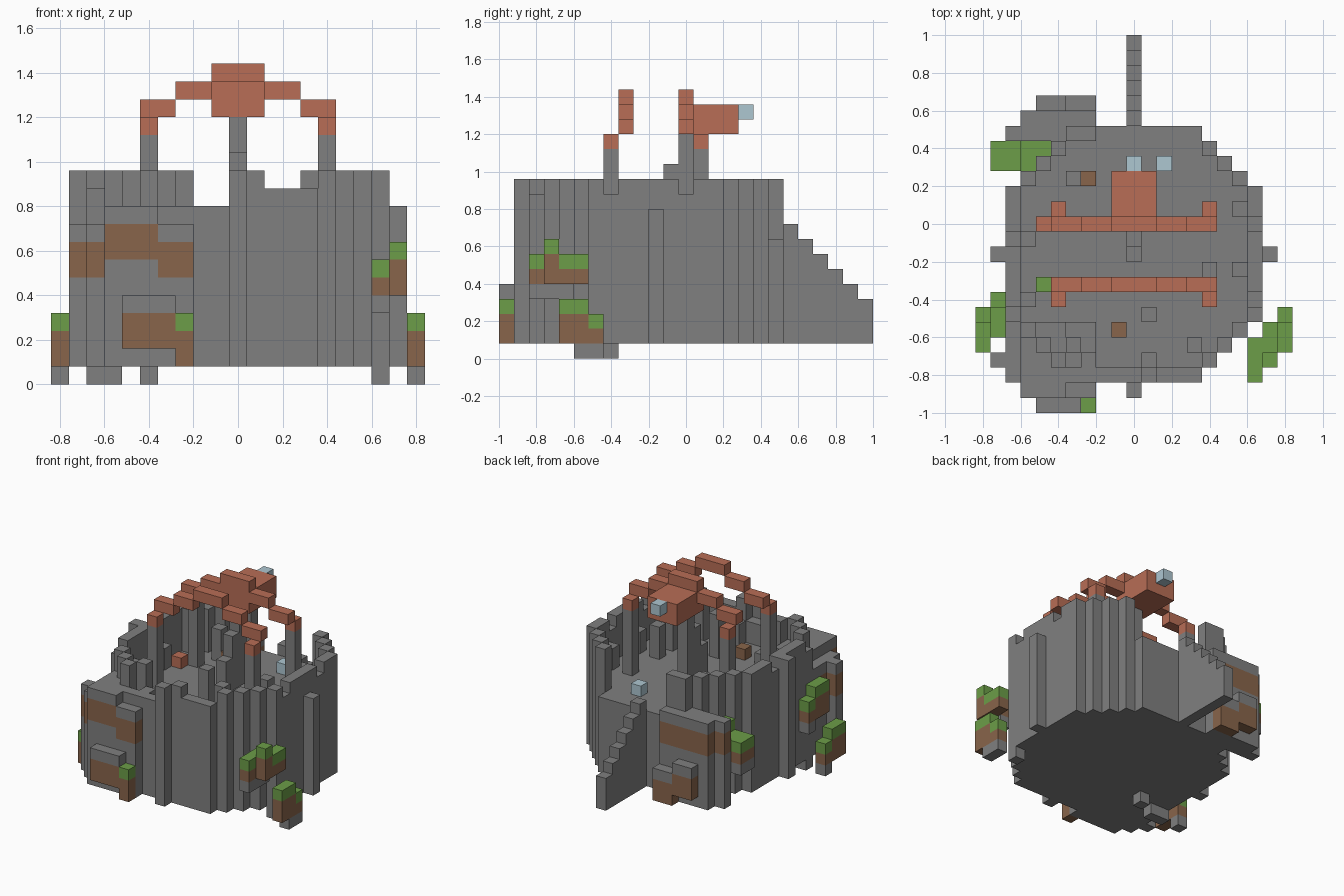
import bpy
from mathutils import Vector

UNIT = 0.08      # edge length of one block
MID = -2         # row on which the keep is centred

cube = bpy.data.objects.get("Cube")
if cube:
    bpy.data.objects.remove(cube)


def make_material(name, rgb):
    mat = bpy.data.materials.new(name)
    mat.use_nodes = True
    colour = (*rgb, 1)
    mat.diffuse_color = colour
    mat.node_tree.nodes["Principled BSDF"].inputs["Base Color"].default_value = colour
    return mat


STONE, EARTH, GRASS, CLAY, GLASS = range(5)
materials = [
    make_material("stone grey", (.215, .215, .215)),
    make_material("earth brown", (.25, .13, .07)),
    make_material("grass green", (.15, .34, .065)),
    make_material("clay red", (.48, .155, .093)),
    make_material("pale blue", (.42, .57, .64)),
]


def fill(cells, xs, ys, zs, colour=STONE):
    """Fill an inclusive range of blocks; a plain number means one block."""
    spans = [s if isinstance(s, tuple) else (s, s) for s in (xs, ys, zs)]
    rx, ry, rz = [range(a, b + 1) for a, b in spans]
    for x in rx:
        for y in ry:
            for z in rz:
                cells[x, y, z] = colour
    return cells


def build(name, cells):
    """Turn a set of blocks into one mesh that has only its outer faces."""
    verts, faces, slots, index = [], [], [], {}

    def corner(p):
        key = tuple(round(2 * c) for c in p)
        if key not in index:
            index[key] = len(verts)
            verts.append(p * UNIT)
        return index[key]

    for cell, colour in cells.items():
        centre = Vector(cell) + Vector((0, 0, .5))
        for axis in range(3):
            for sign in (-1, 1):
                near = list(cell)
                near[axis] += sign
                if tuple(near) in cells:
                    continue
                n, u, v = Vector(), Vector(), Vector()
                n[axis] = sign / 2
                u[(axis + 1) % 3] = .5
                v[(axis + 2) % 3] = sign / 2
                ring = (-u - v, u - v, u + v, v - u)
                faces.append([corner(centre + n + r) for r in ring])
                slots.append(colour)
    mesh = bpy.data.meshes.new(name)
    mesh.from_pydata(verts, [], faces)
    used = sorted(set(slots))
    for s in used:
        mesh.materials.append(materials[s])
    for poly, s in zip(mesh.polygons, slots):
        poly.material_index = used.index(s)
    obj = bpy.data.objects.new(name, mesh)
    bpy.context.collection.objects.link(obj)
    return obj


# Eight-sided keep: low courtyard, ragged wall, open at the back
def wall_top(x, d):
    depth = min(8 - abs(x), 8 - abs(d), 12 - abs(x) - abs(d))
    floor = 7
    if d >= 5 and -3 < x < 5 or depth > 1:
        return floor
    if depth == 1:
        return 9 if (3 * x + d) % 4 == 0 else floor
    if d == -8:
        return 9 if x < 1 else 11 if x == 1 else 10
    return (11, 11, 10, 11, 11)[(2 * x + 3 * d) % 5]


keep = {}
for x in range(-8, 9):
    for d in range(-8, 9):
        if abs(x) + abs(d) <= 12:
            fill(keep, x, d + MID, (1, wall_top(x, d)))
build("keep", keep)

# Buttresses on three sides
build("right_buttress", fill({}, 9, MID, (1, 9)))
build("left_buttress", fill({}, -9, MID, (1, 11)))
build("front_buttress", fill({}, 0, MID - 9, (1, 11)))

# Back stair
stair = {}
for step in range(6):
    fill(stair, 0, 7 + step, (1, 8 - step))
build("back_stair", stair)

# Two towers with an earth band and a hanging ledge
for name, side in (("front", -1), ("back", 1)):
    tower, ledge = {}, {}
    for x in range(-8, -2):
        outer = x == -8
        tall = side < 0 and -7 <= x <= -5
        low = 7 if tall else 6
        for d in range(5 if side < 0 else 8, 9 if outer else 10):
            y = MID + side * d
            fill(tower, x, y, (1, 9 if tall else 8))
            fill(tower, x, y, (low, low + 1), EARTH)
    y = MID + side * 10
    if side < 0:
        fill(tower, -9, -9, (1, 8))
        fill(tower, -9, -9, (6, 7), EARTH)
        fill(ledge, (-6, -4), y, (2, 3), EARTH)
        fill(ledge, (-6, -4), y, 4)
        fill(ledge, -3, y, (1, 2), EARTH)
        fill(ledge, -3, y, 3, GRASS)
    else:
        for xs, base in (((-6, -5), 2), ((-4, -3), 1)):
            fill(ledge, xs, y, (base, base + 1), EARTH)
            fill(ledge, xs, y, base + 2)
    build(name + "_tower", tower)
    build(name + "_ledge", ledge)


# Grassy islets: earth from the base up, topped by one block of grass
def islet(name, patches):
    cells = {}
    for xs, ys, base, top, root in patches:
        if root < base:
            fill(cells, xs, ys, (root, base - 1))
        fill(cells, xs, ys, (base, top - 1), EARTH)
        fill(cells, xs, ys, top, GRASS)
    build(name, cells)


islet("right_upper_islet", [(8, (-10, -8), 5, 6, 4), (9, -9, 5, 7, 5),
                            (9, (-8, -7), 5, 6, 5)])
islet("right_lower_islet", [(10, -8, 1, 3, 1), (10, -7, 1, 3, 0), (10, -6, 1, 2, 0)])
islet("left_upper_islet", [(-9, (-7, -6), 5, 7, 5), (-9, -5, 5, 6, 4)])
islet("left_lower_islet", [(-10, (-8, -7), 1, 3, 1), (-10, -6, 1, 2, 0)])
islet("back_islet", [((-9, -8), (4, 5), 5, 6, 4), (-7, (4, 5), 5, 7, 4),
                     (-6, 5, 5, 7, 4)])

# Hanging roots below the keep
roots = fill({}, (-8, -7), -6, 0)
fill(roots, -5, -5, 0)
fill(roots, 8, -6, 0)
build("hanging_roots", roots)


# Stepped arches on posts
def arch(name, row, foot):
    cells, posts = {}, {}
    fill(cells, (-1, 1), row, 17, CLAY)
    for s in (-1, 1):
        for inner, level in ((2, 16), (4, 15)):
            ends = sorted((s * inner, s * (inner + 1)))
            fill(cells, tuple(ends), row, level, CLAY)
        fill(cells, 5 * s, foot, 14, CLAY)
        fill(posts, 5 * s, foot, (8, 13))
    build(name + "_arch", cells)
    build(name + "_posts", posts)


arch("front", -4, -5)
arch("back", 0, 1)

# Raised head on a central pillar
pillar = fill({}, 0, 0, (8, 14))
fill(pillar, 0, -1, (8, 12))
fill(pillar, 0, -2, (8, 10))
build("central_pillar", pillar)
head = fill({}, (-1, 1), (0, 3), (15, 16), CLAY)
build("head", head)
build("head_lamp", fill({}, 0, 4, 16, GLASS))

# Loose posts and crates in the courtyard
posts = fill({}, 1, -6, (8, 11))
for x, y, top in ((-4, 3, 10), (-4, -8, 11), (4, -8, 11), (5, -3, 10)):
    fill(posts, x, y, (8, top))
build("courtyard_posts", posts)
for name, x, y, colour in (("blue", 2, 4, GLASS), ("green", -6, -4, GRASS),
                           ("red", -6, 0, CLAY), ("front_brown", -1, -7, EARTH),
                           ("back_brown", -3, 3, EARTH)):
    build(name + "_crate", fill({}, x, y, 8, colour))
